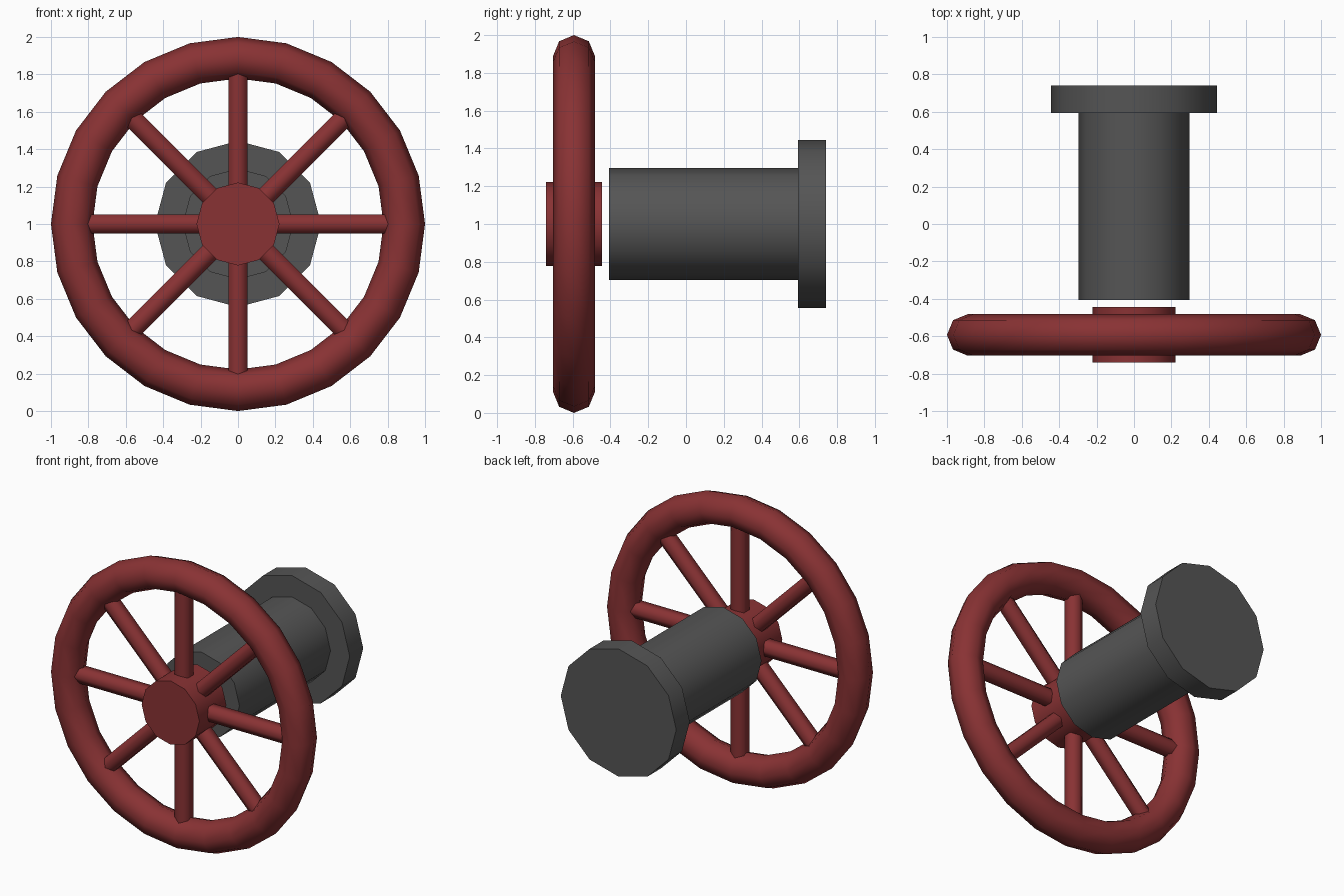
import bpy, bmesh
from math import pi, radians
from mathutils import Matrix

if "Cube" in bpy.data.objects:
    bpy.data.objects.remove(bpy.data.objects["Cube"])


def paint(name, colour):
    mat = bpy.data.materials.new(name)
    mat.diffuse_color = (*colour, 1)
    mat.use_nodes = True
    mat.node_tree.nodes["Principled BSDF"].inputs["Base Color"].default_value = mat.diffuse_color
    return mat


RED = paint("red_paint", (0.25, 0.032, 0.034))
DARK = paint("dark_metal", (0.091, 0.091, 0.091))
WHEEL_Y = -0.593


def finish(obj, name, angle, mat):
    obj.name = name
    obj.data.materials.append(mat)
    bpy.ops.object.select_all(action='DESELECT')
    obj.select_set(True)
    bpy.context.view_layer.objects.active = obj
    bpy.ops.object.shade_smooth_by_angle(angle=radians(angle))


def cylinder(name, matrix, r, depth, sides, angle, mat):
    bm = bmesh.new()
    bmesh.ops.create_cone(bm, cap_ends=True, segments=sides, radius1=r, radius2=r,
                          depth=depth, matrix=matrix)
    mesh = bpy.data.meshes.new(name)
    bm.to_mesh(mesh)
    bm.free()
    obj = bpy.data.objects.new(name, mesh)
    bpy.context.collection.objects.link(obj)
    finish(obj, name, angle, mat)


def drum(name, y0, y1, r, mat):
    # twelve-sided cylinder along y
    m = Matrix.Translation((0, (y0 + y1) / 2, 1)) @ Matrix.Rotation(pi / 2, 4, 'X')
    cylinder(name, m, r, y1 - y0, 12, 40, mat)


# Pipe and end flange
drum("pipe", -0.407, 0.593, 0.296, DARK)
drum("flange", 0.593, 0.741, 0.444, DARK)

# Wheel hub and rim
drum("hub", -0.741, -0.445, 0.222, RED)
bpy.ops.mesh.primitive_torus_add(major_segments=24, minor_segments=8,
                                 major_radius=0.889, minor_radius=0.111,
                                 location=(0, WHEEL_Y, 1), rotation=(pi / 2, 0, 0))
finish(bpy.context.object, "rim", 50, RED)

# Eight six-sided spokes from hub to rim, ridges facing front and back
for i in range(8):
    m = (Matrix.Translation((0, WHEEL_Y, 1)) @ Matrix.Rotation(i * pi / 4, 4, 'Y')
         @ Matrix.Translation((0, 0, 0.5)))
    cylinder(f"spoke_{i + 1}", m, 0.059, 0.72, 6, 65, RED)
